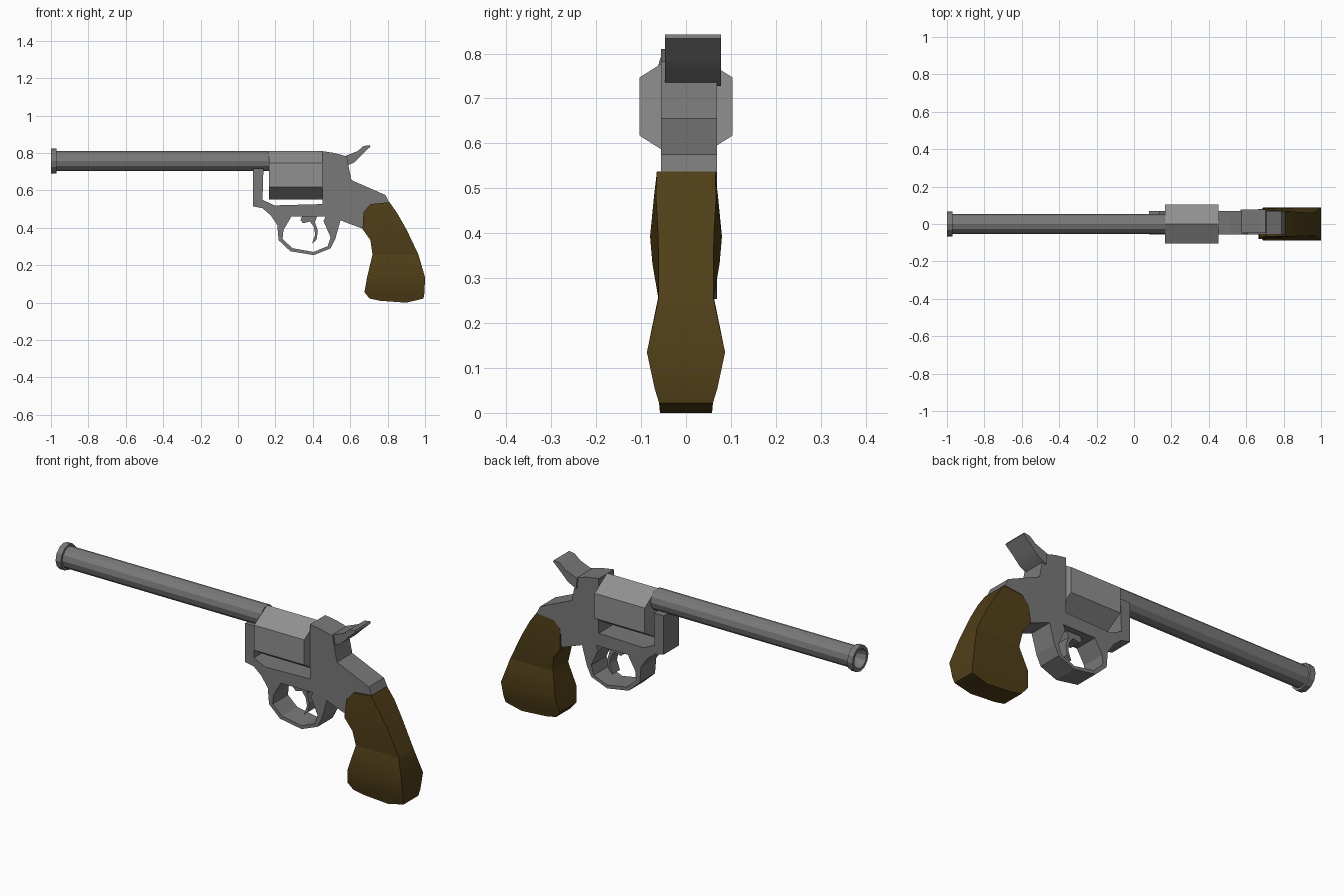
import bpy, bmesh
from math import pi, sin, cos, radians


def material(name, rgb):
    m = bpy.data.materials.new(name)
    m.diffuse_color = (*rgb, 1)
    return m


steel = material("dark_steel", (0.19, 0.19, 0.19))
light_steel = material("light_steel", (0.28, 0.28, 0.28))
wood = material("wood", (0.08, 0.049, 0.009))


def finish(bm, name, mat):
    bmesh.ops.recalc_face_normals(bm, faces=bm.faces)
    me = bpy.data.meshes.new(name)
    bm.to_mesh(me)
    bm.free()
    me.materials.append(mat)
    ob = bpy.data.objects.new(name, me)
    bpy.context.collection.objects.link(ob)
    return ob


def loft(name, rings, mat=steel):
    """Skin a list of equal-length point rings and cap both ends."""
    bm = bmesh.new()
    vs = [[bm.verts.new(p) for p in r] for r in rings]
    n = len(vs[0])
    for a, b in zip(vs, vs[1:]):
        for i in range(n):
            j = (i + 1) % n
            bm.faces.new((a[i], a[j], b[j], b[i]))
    bm.faces.new(vs[0])
    bm.faces.new(vs[-1])
    return finish(bm, name, mat)


def plate(name, outline, y0, y1):
    """Side-view (x, z) outline extruded across y."""
    return loft(name, [[(x, y, z) for x, z in outline] for y in (y0, y1)])


def turned(name, profile, sides, zc, start=0, ysc=1, mat=steel):
    """(x, radius) profile turned around a lengthwise axis."""
    return loft(name, [[(x, r * ysc * cos(start + 2 * pi * k / sides),
                         zc + r * sin(start + 2 * pi * k / sides))
                        for k in range(sides)] for x, r in profile], mat)


def smooth(ob, angle):
    """Smooth shading that keeps edges above the angle sharp."""
    ob.data.shade_smooth()
    ob.data.set_sharp_from_angle(angle=radians(angle))


Y0, Y1 = -0.056, 0.069

# Hollow barrel with muzzle ring
turned("barrel", [(0.167, 0.054), (-0.97, 0.054), (-0.97, 0.066), (-1.0, 0.066),
                  (-1.0, 0.05), (-0.97, 0.043), (-0.85, 0.043)], 12, 0.757)

# Six-sided cylinder, pointed at top and bottom
turned("cylinder", [(0.165, 0.13), (0.452, 0.13)], 6, 0.682, pi / 2, 0.915,
       light_steel)

# Frame: front post, bottom strap and rear body in one outline
plate("frame", [(0.08, 0.716), (0.136, 0.716), (0.131, 0.55), (0.195, 0.52),
                (0.452, 0.527), (0.452, 0.81), (0.516, 0.80), (0.582, 0.782),
                (0.59, 0.735), (0.607, 0.655), (0.789, 0.575), (0.808, 0.535),
                (0.708, 0.525), (0.673, 0.484), (0.668, 0.395), (0.548, 0.44),
                (0.468, 0.46), (0.285, 0.46), (0.174, 0.468), (0.13, 0.505),
                (0.08, 0.515)], Y0, Y1)

# Trigger guard: band between an outer and an inner path
outer = [(0.174, 0.468), (0.21, 0.415), (0.217, 0.334), (0.28, 0.275),
         (0.404, 0.254), (0.495, 0.29), (0.52, 0.34), (0.548, 0.44)]
inner = [(0.468, 0.46), (0.457, 0.436), (0.495, 0.35), (0.48, 0.302),
         (0.404, 0.271), (0.292, 0.291), (0.238, 0.34), (0.243, 0.388),
         (0.285, 0.46)]
plate("trigger_guard", outer + inner, Y0, Y1)

# Curved trigger
plate("trigger", [(0.345, 0.47), (0.334, 0.44), (0.348, 0.425), (0.385, 0.434),
                  (0.405, 0.405), (0.413, 0.365), (0.396, 0.316), (0.42, 0.335),
                  (0.427, 0.385), (0.412, 0.43), (0.425, 0.47)], -0.025, 0.037)

# Flared hammer
hammer = plate("hammer", [(0.57, 0.783), (0.639, 0.81), (0.671, 0.837),
                          (0.703, 0.842), (0.708, 0.834), (0.66, 0.789),
                          (0.623, 0.751), (0.575, 0.728)], -0.047, 0.078)
smooth(hammer, 35)

# Grip: sections of front (x, z), back (x, z), half width front and back
sections = [
    (0.708, 0.527, 0.81, 0.537, 0.066, 0.065),
    (0.671, 0.484, 0.85, 0.48, 0.071, 0.067),
    (0.666, 0.393, 0.90, 0.393, 0.08, 0.062),
    (0.708, 0.334, 0.93, 0.33, 0.075, 0.061),
    (0.719, 0.257, 0.965, 0.256, 0.062, 0.061),
    (0.69, 0.135, 1.0, 0.135, 0.087, 0.087),
    (0.676, 0.056, 0.997, 0.055, 0.07, 0.07),
    (0.703, 0.022, 0.992, 0.022, 0.06, 0.06),
    (0.76, 0.01, 0.90, 0.0, 0.058, 0.058),
]
grip = loft("grip", [[(fx, -hf, fz), (bx, -hb, bz), (bx, hb, bz), (fx, hf, fz)]
                     for fx, fz, bx, bz, hf, hb in sections], wood)
smooth(grip, 35)
# Keep the crease across the waist of the grip
for e in grip.data.edges:
    if all(abs(grip.data.vertices[v].co.z - 0.2565) < 0.002 for v in e.vertices):
        e.use_edge_sharp = True
